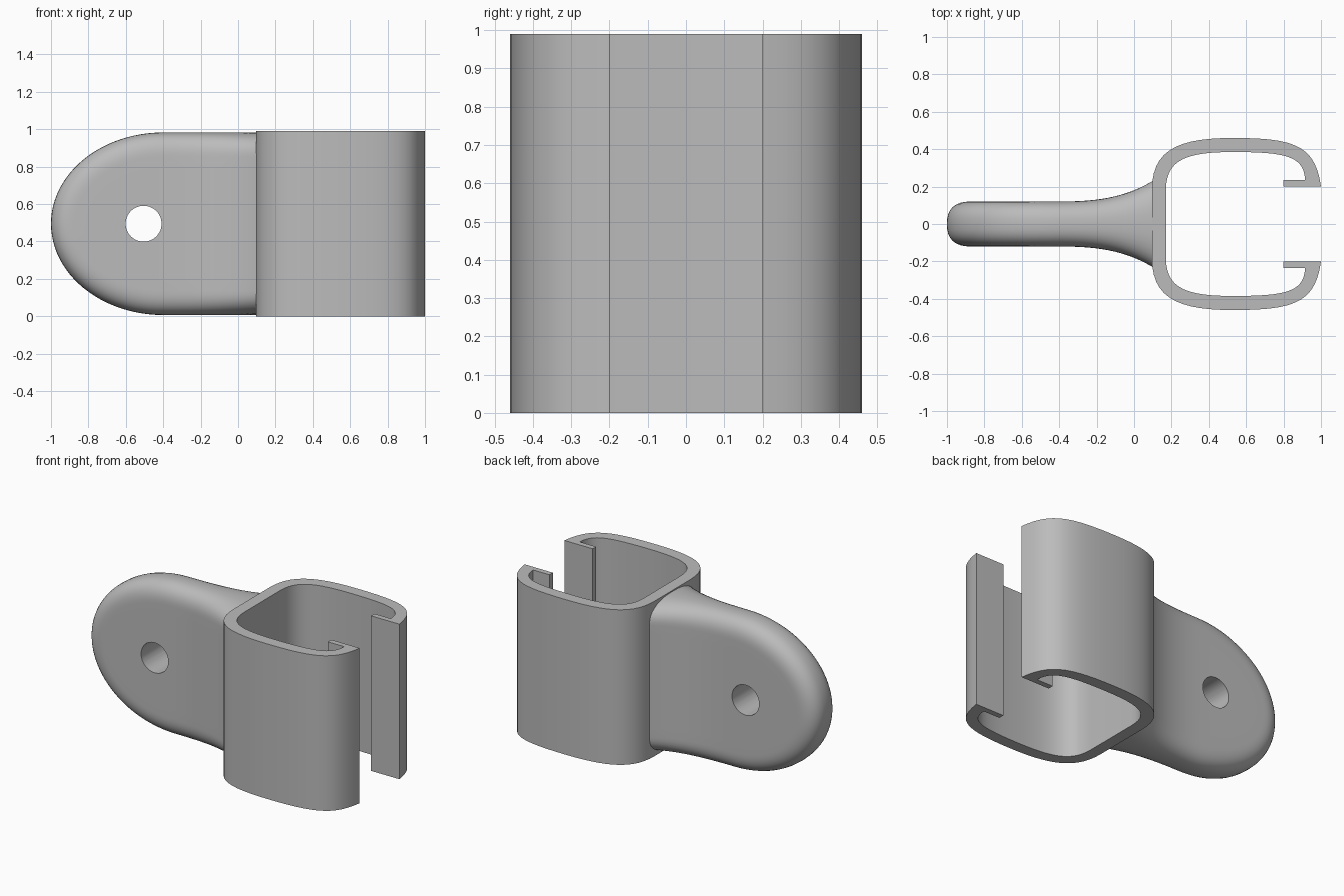
import bpy, bmesh, math
from mathutils import Vector
from mathutils.geometry import interpolate_bezier

cube = bpy.data.objects.get("Cube")
if cube:
    bpy.data.objects.remove(cube)

HEIGHT = 0.99
MID = HEIGHT / 2

grey = bpy.data.materials.new("plain_grey")
grey.use_nodes = True
colour = (0.5, 0.5, 0.5, 1)
grey.diffuse_color = colour
grey.node_tree.nodes["Principled BSDF"].inputs["Base Color"].default_value = colour


def make_object(name, bm):
    bmesh.ops.recalc_face_normals(bm, faces=bm.faces)
    mesh = bpy.data.meshes.new(name)
    bm.to_mesh(mesh)
    bm.free()
    obj = bpy.data.objects.new(name, mesh)
    bpy.context.collection.objects.link(obj)
    mesh.materials.append(grey)
    return obj


def smooth(obj, degrees):
    bpy.ops.object.select_all(action="DESELECT")
    obj.select_set(True)
    bpy.context.view_layer.objects.active = obj
    bpy.ops.object.shade_smooth_by_angle(angle=math.radians(degrees))


def curve(*points, steps=14):
    a, b, c, d = [Vector((x, y, 0)) for x, y in points]
    return [(p.x, p.y) for p in interpolate_bezier(a, b, c, d, steps)]


# Channel clip: half wall outline, mirrored and extruded upward
outer = curve((0.095, 0.18), (0.095, 0.40), (0.24, 0.46), (0.53, 0.46))
outer += curve((0.53, 0.46), (0.86, 0.46), (0.97, 0.42), (1.0, 0.2))[1:]
inner = curve((0.17, 0.18), (0.17, 0.34), (0.27, 0.385), (0.53, 0.385))
inner += curve((0.53, 0.385), (0.82, 0.385), (0.91, 0.36), (0.915, 0.235))[1:]
lip = [(0.8, 0.2), (0.8, 0.235)]
half = outer + lip + inner[::-1]
# Runs along the outside to one lip, then back along the inside to the other
inside = lip[1:] + inner[::-1]
flip = lambda pts: [(x, -y) for x, y in pts]
outline = (flip(outer + lip[:1])[::-1] + outer + lip[:1]
           + inside + flip(inside)[::-1])
bm = bmesh.new()
base = bm.faces.new([bm.verts.new((x, y, 0)) for x, y in outline])
top = bmesh.ops.extrude_face_region(bm, geom=[base], use_keep_orig=True)["geom"]
bmesh.ops.translate(bm, vec=(0, 0, HEIGHT),
                    verts=[v for v in top if isinstance(v, bmesh.types.BMVert)])
clip = make_object("channel_clip", bm)
smooth(clip, 30)

# Mounting tab: nested rounded outlines with a soft rim and flared root
ROOT, CENTRE, LENGTH, RISE, RIM = 0.13, -0.4, 0.6, 0.488, 0.13


def thickness(x, depth):
    flare = max(0, (x + 0.45) / 0.55) ** 3
    edge = max(0, 1 - depth / RIM)
    return (0.12 + 0.11 * flare) * (1 - edge ** 2.5) ** 0.4


def tab_outline(depth):
    straight = [CENTRE + (ROOT - CENTRE) * i / 14 for i in range(1, 15)]
    rise = RISE - depth
    pts = [(x, rise) for x in reversed(straight)]
    for i in range(49):
        a = math.pi * (0.5 + i / 48)
        pts.append((CENTRE + (LENGTH - depth) * math.cos(a), rise * math.sin(a)))
    return pts + [(x, -rise) for x in straight]


depths = [RIM * (1 - math.cos(math.pi / 2 * i / 10)) for i in range(11)]
depths += [RIM + (RISE - RIM) * i / 6 for i in range(1, 7)]
bm = bmesh.new()
for side in (-1, 1):
    rings = [[bm.verts.new((x, side * thickness(x, d), MID + z))
              for x, z in tab_outline(d)] for d in depths]
    for r, s in zip(rings, rings[1:]):
        for i in range(len(r) - 1):
            bm.faces.new((r[i], r[i + 1], s[i + 1], s[i]))
bmesh.ops.remove_doubles(bm, verts=bm.verts, dist=0.0002)
bmesh.ops.dissolve_degenerate(bm, dist=0.0001, edges=bm.edges)
bmesh.ops.holes_fill(bm, edges=[e for e in bm.edges if e.is_boundary], sides=0)
tab = make_object("mounting_tab", bm)

# Bolt hole through the tab
bpy.ops.mesh.primitive_cylinder_add(vertices=48, radius=0.096, depth=1,
                                    location=(-0.505, 0, MID),
                                    rotation=(math.pi / 2, 0, 0))
cutter = bpy.context.object
cutter.name = "hole_cutter"
cutter.data.materials.append(grey)
cut = tab.modifiers.new("bolt_hole", "BOOLEAN")
cut.operation = "DIFFERENCE"
cut.solver = "EXACT"
cut.object = cutter
bpy.context.view_layer.objects.active = tab
bpy.ops.object.modifier_apply(modifier=cut.name)
bpy.data.objects.remove(cutter)
smooth(tab, 40)
